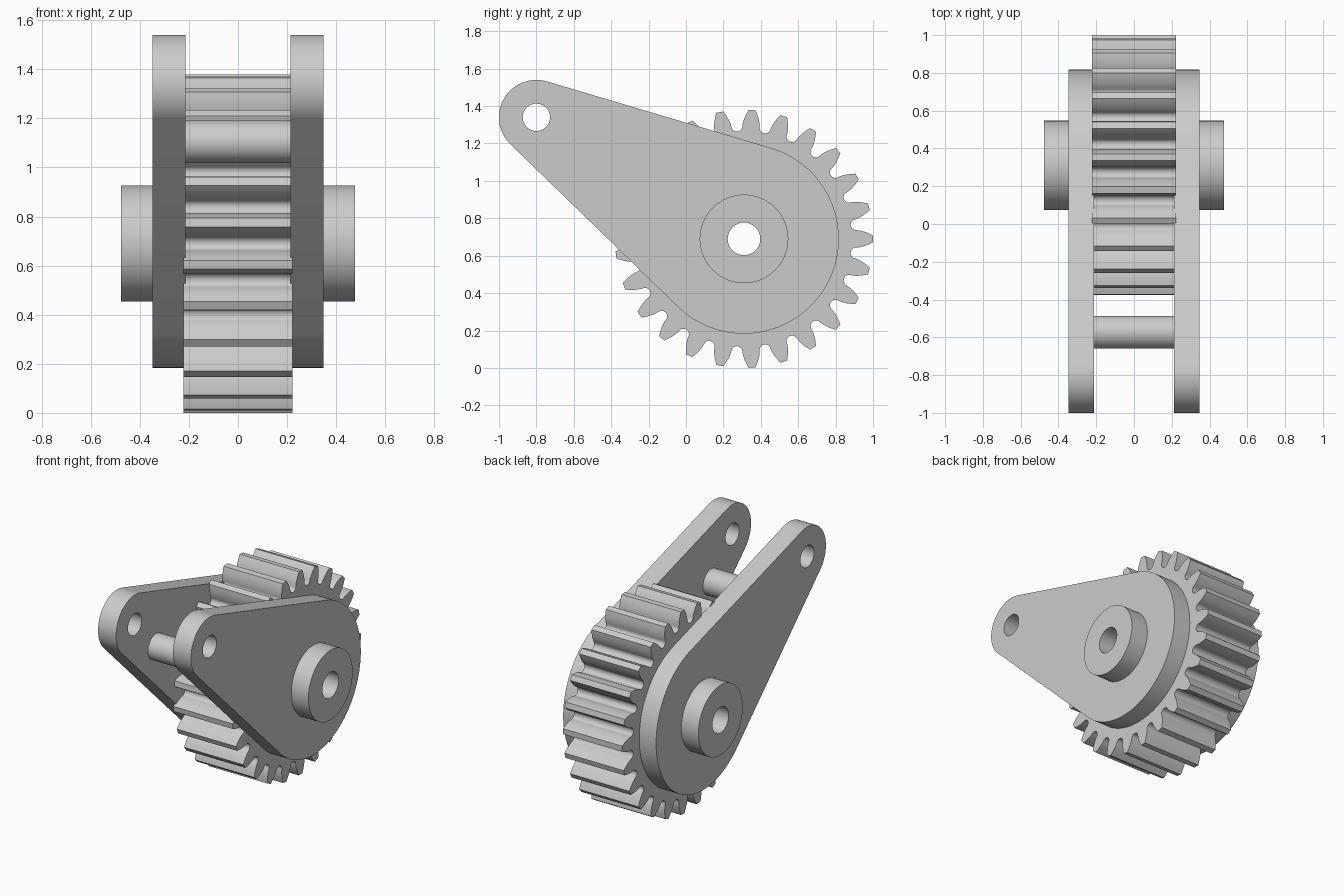
import bpy, bmesh
from math import sin, cos, tan, acos, asin, atan2, hypot, pi, radians

if "Cube" in bpy.data.objects:
    bpy.data.objects.remove(bpy.data.objects["Cube"], do_unlink=True)

AXLE = (0.31, 0.69)      # (y, z) of the gear axis
PIVOT = (-0.80, 1.34)    # (y, z) of the arm tip hole
SPACER = (-0.573, 1.105)
BORE = 0.087

steel = bpy.data.materials.new("plain grey")
steel.use_nodes = True
grey = (0.6, 0.6, 0.6, 1)
steel.diffuse_color = grey
steel.node_tree.nodes["Principled BSDF"].inputs["Base Color"].default_value = grey


def arc(center, radius, start, end, steps):
    """Points along an arc, both ends included."""
    angles = [start + (end - start) * i / steps for i in range(steps + 1)]
    return [(center[0] + radius * cos(a), center[1] + radius * sin(a)) for a in angles]


def circle(center, radius, steps=64):
    return arc(center, radius, 0, 2 * pi, steps)[:-1]


def slab(name, loops, x0, x1):
    """Extrude an outline with holes from x0 to x1."""
    bm = bmesh.new()
    edges = []
    for loop in loops:
        verts = [bm.verts.new((x0, y, z)) for y, z in loop]
        edges += [bm.edges.new((v, verts[i - 1])) for i, v in enumerate(verts)]
    bmesh.ops.triangle_fill(bm, use_beauty=True, edges=edges, normal=(1, 0, 0))
    grown = bmesh.ops.extrude_face_region(bm, geom=bm.faces[:], use_keep_orig=True)
    moved = [g for g in grown["geom"] if isinstance(g, bmesh.types.BMVert)]
    bmesh.ops.translate(bm, verts=moved, vec=(x1 - x0, 0, 0))
    bmesh.ops.recalc_face_normals(bm, faces=bm.faces[:])
    mesh = bpy.data.meshes.new(name)
    bm.to_mesh(mesh)
    bm.free()
    mesh.materials.append(steel)
    ob = bpy.data.objects.new(name, mesh)
    bpy.context.collection.objects.link(ob)
    bpy.ops.object.select_all(action="DESELECT")
    ob.select_set(True)
    bpy.context.view_layer.objects.active = ob
    bpy.ops.object.shade_smooth_by_angle(angle=radians(30))
    return ob


def gear_outline(teeth, tip):
    """Involute teeth joined by rounded valleys."""
    module = 2 * tip / (teeth + 2)
    pitch = module * teeth / 2
    root, base = pitch - 1.25 * module, pitch * cos(radians(20))
    base_half = pi / (2 * teeth) + tan(radians(20)) - radians(20)
    valley_half = pi / teeth - base_half
    flank = []
    for i in range(7):
        r = base + (tip - base) * i / 6
        a = acos(min(1, base / r))
        flank.append((r, base_half - (tan(a) - a)))
    tooth = [(r, -h) for r, h in flank] + [(r, h) for r, h in reversed(flank)]
    for i in range(1, 10):
        t = pi * i / 10
        tooth.append((base - (base - root) * sin(t), pi / teeth - valley_half * cos(t)))
    return [(AXLE[0] + r * cos(a + 2 * pi * k / teeth),
             AXLE[1] + r * sin(a + 2 * pi * k / teeth))
            for k in range(teeth) for r, a in tooth]


def arm_outline(big, small):
    """Two circles joined by their outer tangents."""
    dy, dz = PIVOT[0] - AXLE[0], PIVOT[1] - AXLE[1]
    aim = atan2(dz, dy)
    spread = pi / 2 - asin((big - small) / hypot(dy, dz))
    return (arc(PIVOT, small, aim - spread, aim + spread, 32)
            + arc(AXLE, big, aim + spread, aim - spread + 2 * pi, 64))


# Gear and the rod that spaces the arms
slab("gear_wheel", [gear_outline(25, 0.69), circle(AXLE, BORE)], -0.222, 0.222)
slab("spacer_rod", [circle(SPACER, 0.087)], -0.22, 0.22)

# Side arms with their bosses
for side, s in (("left", 1), ("right", -1)):
    slab(side + "_arm", [arm_outline(0.507, 0.2), circle(AXLE, BORE), circle(PIVOT, 0.073)],
         s * 0.213, s * 0.348)
    slab(side + "_boss", [circle(AXLE, 0.237), circle(AXLE, BORE)], s * 0.348, s * 0.476)
